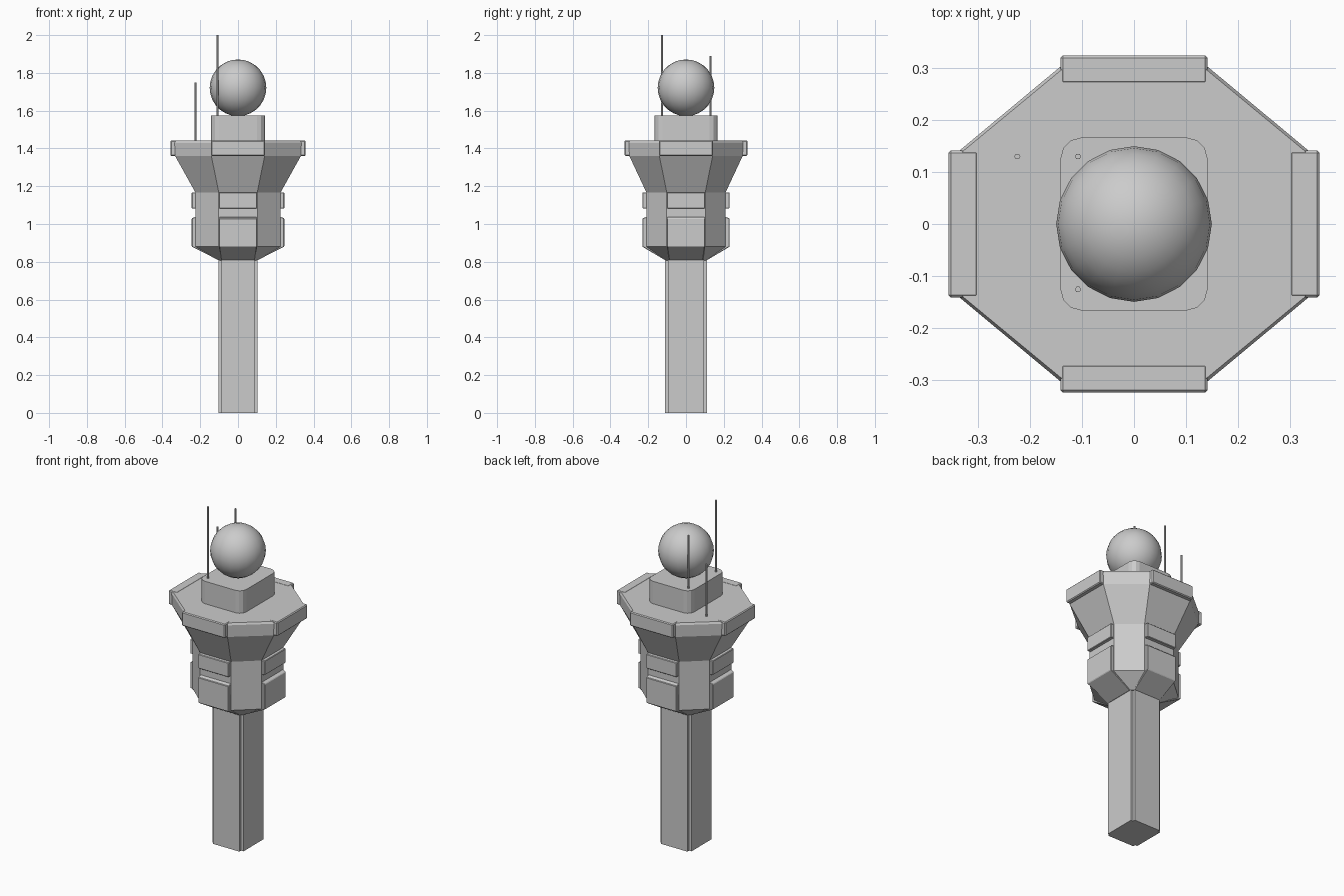
import bpy, bmesh, math
from math import pi, cos, sin

if "Cube" in bpy.data.objects:
    bpy.data.objects.remove(bpy.data.objects["Cube"])


def make(name, verts, faces, bevel=0.0):
    me = bpy.data.meshes.new(name)
    me.from_pydata(verts, [], faces)
    bm = bmesh.new()
    bm.from_mesh(me)
    bmesh.ops.recalc_face_normals(bm, faces=bm.faces)
    bm.to_mesh(me)
    bm.free()
    ob = bpy.data.objects.new(name, me)
    bpy.context.collection.objects.link(ob)
    if bevel:
        m = ob.modifiers.new("bevel", 'BEVEL')
        m.width, m.segments, m.limit_method = bevel, 1, 'ANGLE'
    return ob


def loft(name, rings, bevel=0.0):
    n = len(rings[0])
    verts = [p for r in rings for p in r]
    faces = [tuple(range(n)), tuple(range(len(verts) - n, len(verts)))]
    for k in range(len(rings) - 1):
        for i in range(n):
            j = (i + 1) % n
            faces.append((k*n + i, k*n + j, k*n + n + j, k*n + n + i))
    return make(name, verts, faces, bevel)


def octagon(z, x, y, wx, wy):
    # x, y: half extents; wx, wy: half widths of the front and side faces
    return [(wx, -y, z), (x, -wy, z), (x, wy, z), (wx, y, z),
            (-wx, y, z), (-x, wy, z), (-x, -wy, z), (-wx, -y, z)]


def panels(name, profile, bevel=0.003):
    # profile points: (side distance x, front distance y, height, half width)
    for side, (dx, dy) in {"front": (0, -1), "back": (0, 1),
                           "right": (1, 0), "left": (-1, 0)}.items():
        rings = []
        for s in (-1, 1):
            rings.append([(dx*ox + s*w*abs(dy), dy*oy + s*w*abs(dx), z)
                          for ox, oy, z, w in profile])
        loft(f"{name}_{side}", rings, bevel)


# shaft with notched corners
a, b, c = 0.102, 0.11, 0.015
quarter = [(a, b - c), (a - c, b - c), (a - c, b)]
outline = (quarter + [(-x, y) for x, y in reversed(quarter)]
           + [(-x, -y) for x, y in quarter] + [(x, -y) for x, y in reversed(quarter)])
loft("shaft", [[(x, y, z) for x, y in outline] for z in (0, 0.815)])

# cabin core and flared gallery
loft("cabin_core", [octagon(0.808, 0.10, 0.107, 0.088, 0.094),
                    octagon(0.88, 0.226, 0.21, 0.102, 0.102),
                    octagon(1.168, 0.226, 0.21, 0.102, 0.102)])
loft("gallery", [octagon(1.168, 0.226, 0.21, 0.102, 0.102),
                 octagon(1.36, 0.333, 0.300, 0.141, 0.141),
                 octagon(1.43, 0.337, 0.304, 0.141, 0.141),
                 octagon(1.442, 0.330, 0.297, 0.140, 0.140)])

# raised panels on the four main faces
panels("lower_panel", [(0.20, 0.19, 1.038, 0.10), (0.225, 0.209, 1.038, 0.10),
                       (0.245, 0.231, 1.03, 0.10), (0.245, 0.231, 0.88, 0.10),
                       (0.102, 0.11, 0.808, 0.09), (0.09, 0.09, 0.82, 0.09)])
panels("upper_panel", [(0.20, 0.19, 1.168, 0.10), (0.245, 0.231, 1.168, 0.10),
                       (0.245, 0.231, 1.083, 0.10), (0.20, 0.19, 1.083, 0.10)])
panels("rim_panel", [(0.30, 0.27, 1.443, 0.142), (0.358, 0.325, 1.443, 0.142),
                     (0.358, 0.325, 1.36, 0.142), (0.30, 0.27, 1.36, 0.142)], 0.005)

# roof box with rounded corners
hx, hy, r = 0.142, 0.167, 0.042
box = []
for q, (sx, sy) in enumerate([(1, 1), (-1, 1), (-1, -1), (1, -1)]):
    for i in range(4):
        t = (q + i / 3) * pi / 2
        box.append((sx*(hx - r) + r*cos(t), sy*(hy - r) + r*sin(t)))
loft("roof_box", [[(x, y, z) for x, y in box] for z in (1.435, 1.575)])

# radar dome
bpy.ops.mesh.primitive_uv_sphere_add(segments=20, ring_count=14, radius=0.15,
                                     location=(0, 0, 1.721))
bpy.context.object.name = "radar_dome"
bpy.ops.object.shade_smooth_by_angle(angle=math.radians(40))

# antennas
for i, (x, y, z0, z1) in enumerate([(-0.108, -0.126, 1.57, 2.0),
                                    (-0.108, 0.13, 1.57, 1.89),
                                    (-0.225, 0.13, 1.435, 1.75)]):
    loft(f"antenna_{i + 1}", [[(x + 0.006*cos(k*pi/3), y + 0.006*sin(k*pi/3), z)
                               for k in range(6)] for z in (z0, z1)])
